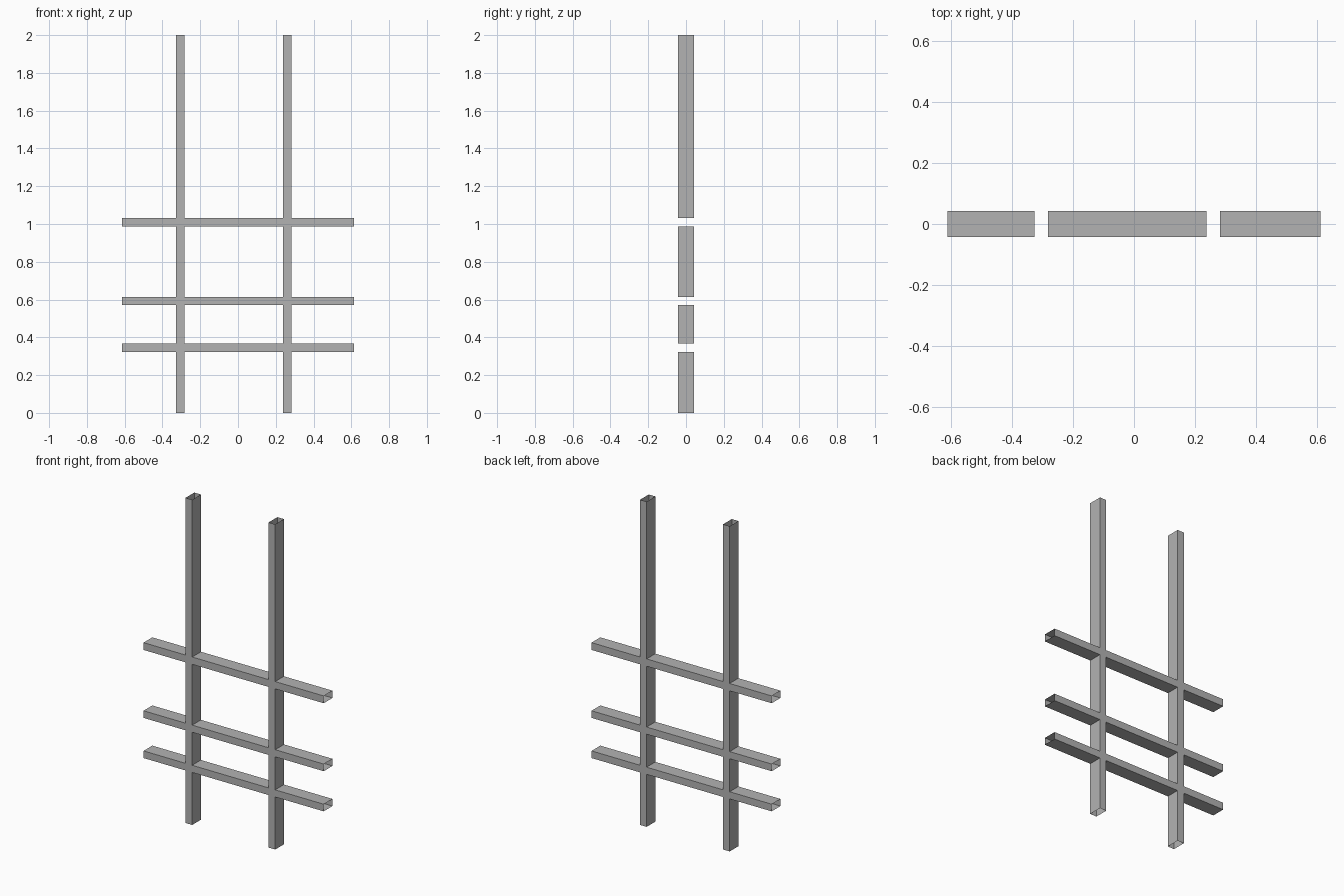
import bpy, bmesh

if "Cube" in bpy.data.objects:
    bpy.data.objects.remove(bpy.data.objects["Cube"])

DEPTH = 0.085
xs = [-0.613, -0.327, -0.282, 0.238, 0.283, 0.613]              # posts fill columns 1 and 3
zs = [0.0, 0.323, 0.367, 0.570, 0.614, 0.988, 1.033, 2.0]       # rails fill rows 1, 3 and 5

# Front sheet: the grid cells covered by posts and rails
bm = bmesh.new()
grid = {}


def vert(i, j):
    if (i, j) not in grid:
        grid[i, j] = bm.verts.new((xs[i], -DEPTH / 2, zs[j]))
    return grid[i, j]


for i in range(len(xs) - 1):
    for j in range(len(zs) - 1):
        if i % 2 or j % 2:
            bm.faces.new([vert(i, j), vert(i + 1, j), vert(i + 1, j + 1), vert(i, j + 1)])

# Back sheet
copy = bmesh.ops.duplicate(bm, geom=bm.verts[:] + bm.edges[:] + bm.faces[:])
back = [g for g in copy["geom"] if isinstance(g, bmesh.types.BMFace)]
for v in {v for f in back for v in f.verts}:
    v.co.y = DEPTH / 2


# Thin walls joining both sheets along the rims; the tube ends stay open
def is_end(e):
    a, b = (v.co for v in e.verts)
    return any(abs(a.x - x) + abs(b.x - x) < 1e-4 for x in (xs[0], xs[-1])) or \
           any(abs(a.z - z) + abs(b.z - z) < 1e-4 for z in (zs[0], zs[-1]))


rim = [e for e in bm.edges if e.is_boundary and not is_end(e)]
for e in [e for e in rim if e.verts[0].co.y < 0]:
    a, b = e.verts
    bm.faces.new([a, b, copy["vert_map"][b], copy["vert_map"][a]])

# Outward normals
bmesh.ops.recalc_face_normals(bm, faces=bm.faces[:])
if sum(f.normal.y * f.calc_center_median().y for f in bm.faces) < 0:
    bmesh.ops.reverse_faces(bm, faces=bm.faces[:])

mesh = bpy.data.meshes.new("lattice_frame")
bm.to_mesh(mesh)
bm.free()

# Mid grey metal
metal = bpy.data.materials.new("grey_metal")
metal.diffuse_color = (0.45, 0.45, 0.45, 1)
metal.use_nodes = True
metal.node_tree.nodes["Principled BSDF"].inputs["Base Color"].default_value = metal.diffuse_color
mesh.materials.append(metal)
bpy.context.collection.objects.link(bpy.data.objects.new("lattice_frame", mesh))
